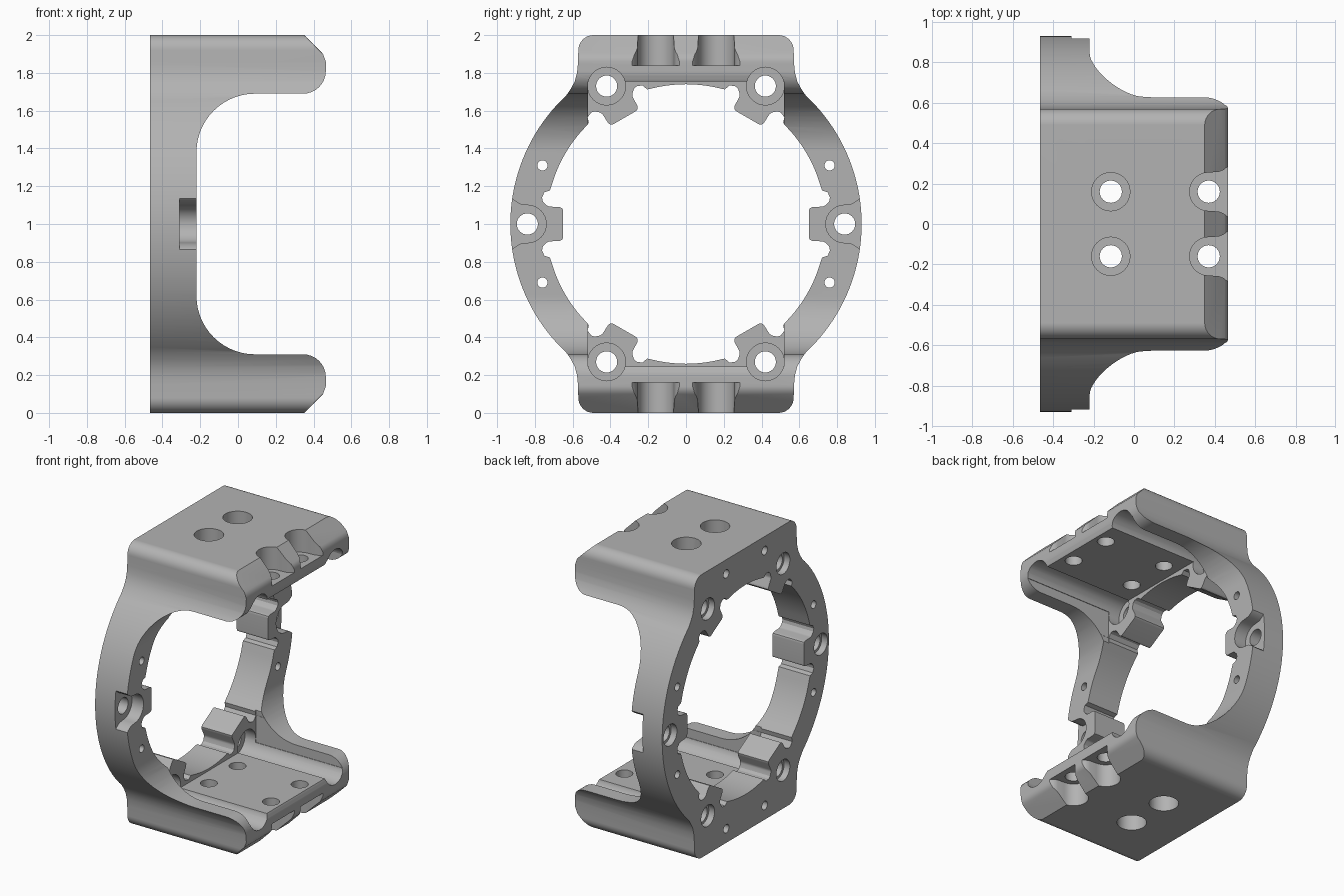
import bpy, bmesh
from math import sin, cos, pi, radians
from mathutils import Vector

cube = bpy.data.objects.get("Cube")
if cube:
    bpy.data.objects.remove(cube, do_unlink=True)

BACK, FRONT = -0.465, 0.465   # extent along the ring axis
SEAT = -0.31                  # depth of the screw seats
SIGNS = (-1, 1)


def arc(cx, cy, r, a0, a1, n=10):
    """Points of a circular arc, angles in degrees."""
    steps = [radians(a0 + (a1 - a0) * i / n) for i in range(n + 1)]
    return [(cx + r * cos(a), cy + r * sin(a)) for a in steps]


def circle(cx, cy, r, n=32):
    return arc(cx, cy, r, 0, 360, n)[:-1]


def mirror_loop(half, axis):
    """Close a half outline with its reflection."""
    other = [(-p[0], p[1]) if axis == 0 else (p[0], -p[1]) for p in reversed(half)]
    return half + other


def solid(name, prisms):
    """Object made of extruded outlines: (axis, outline, start, end)."""
    place = {"x": lambda u, v, w: (w, u, v),
             "y": lambda u, v, w: (u, w, v),
             "z": lambda u, v, w: (u, v, w)}
    bm = bmesh.new()
    for axis, outline, a, b in prisms:
        face = bm.faces.new([bm.verts.new(place[axis](u, v, a)) for u, v in outline])
        out = bmesh.ops.extrude_face_region(bm, geom=[face])
        moved = [g for g in out["geom"] if isinstance(g, bmesh.types.BMVert)]
        bmesh.ops.translate(bm, verts=moved, vec=Vector(place[axis](0, 0, b - a)))
    bmesh.ops.remove_doubles(bm, verts=bm.verts, dist=0.00001)
    bmesh.ops.recalc_face_normals(bm, faces=bm.faces)
    mesh = bpy.data.meshes.new(name)
    bm.to_mesh(mesh)
    bm.free()
    obj = bpy.data.objects.new(name, mesh)
    bpy.context.collection.objects.link(obj)
    return obj


def combine(target, prisms, operation="DIFFERENCE"):
    cutter = solid("cutter", prisms)
    cutter.hide_render = True
    mod = target.modifiers.new("cut", "BOOLEAN")
    mod.operation, mod.solver, mod.object = operation, "EXACT", cutter
    bpy.context.view_layer.objects.active = target
    bpy.ops.object.modifier_apply(modifier=mod.name)
    bpy.data.objects.remove(cutter, do_unlink=True)


# Outer outline: flat top and bottom blending into round sides
quarter = arc(0.49, 0.92, 0.08, 90, 0, 8)
quarter += [(0.572, 0.85), (0.577, 0.8), (0.589, 0.755), (0.609, 0.717)]
quarter += arc(0, 0, 0.93, 47, 0, 20)
right_half = quarter + [(y, -h) for y, h in reversed(quarter[:-1])]
frame = solid("bracket_frame", [("x", mirror_loop(right_half, 0), -0.7, 0.7)])

# Side silhouette: C shape with filleted opening and tapered tips
upper = arc(0.09, 0.38, 0.31, 180, 90, 14)
upper += arc(0.345, 0.81, 0.12, -90, 0, 8)
upper += [(FRONT, 0.86), (0.45, 0.9), (0.25, 1.1), (BACK, 1.1)]
combine(frame, [("y", mirror_loop(upper, 1), -1.2, 1.2)], "INTERSECT")

# Central bore with six notched lugs
lug = [(0.65, 0.07), (0.655, 0.083), (0.67, 0.09), (0.725, 0.092), (0.74, 0.1),
       (0.758, 0.12), (0.762, 0.14), (0.75, 0.168), (0.72, 0.178)]
lug = [(r, -t) for r, t in reversed(lug)] + lug
bore = []
for k in range(6):
    a = radians(60 * k)
    bore += [(r * cos(a) - t * sin(a), r * sin(a) + t * cos(a)) for r, t in lug]
    bore += arc(0, 0, 0.74, 60 * k + 16, 60 * k + 44, 10)
combine(frame, [("x", bore, -0.8, 0.8)])

# Channel between the two plates
channel = [(-0.52, -0.755), (0.52, -0.755), (0.52, 0.755), (-0.52, 0.755)]
combine(frame, [("x", channel, -0.225, 0.8)])

# Screw seats and counterbores
seats, holes = [], []
for s in SIGNS:
    # side seats, open to the outside with a flare
    half = arc(0.84, 0, 0.1, 180, 90, 8) + [(0.88, 0.105), (0.91, 0.125), (0.96, 0.18)]
    side = [(s * y, h) for y, h in mirror_loop(half, 1)]
    seats.append(("x", side, SEAT, 0.6))
    seats.append(("x", circle(s * 0.84, 0, 0.075), -0.6, -0.42))
    holes.append(("x", circle(s * 0.84, 0, 0.056), -0.6, -0.2))
    for t in SIGNS:
        # corner seats, with driver grooves along the plates
        seats.append(("x", circle(s * 0.42, t * 0.73, 0.1), SEAT, 0.8))
        seats.append(("x", circle(s * 0.42, t * 0.73, 0.075), -0.6, -0.42))
        holes.append(("x", circle(s * 0.42, t * 0.73, 0.056), -0.6, -0.25))
        # small arm holes and blind holes in the back face
        holes.append(("x", circle(s * 0.76, t * 0.31, 0.027, 20), -0.6, -0.1))
        holes.append(("x", circle(s * 0.215, t * 0.9, 0.03, 20), -0.6, -0.3))
        # plate counterbores: round ones and slots open at the tip
        half = arc(0.37, 0, 0.095, 180, 90, 8) + [(0.42, 0.098), (0.445, 0.108), (0.47, 0.13), (0.6, 0.13)]
        slot = [(x, y + s * 0.16) for x, y in mirror_loop(half, 1)]
        seats.append(("z", slot, t * 0.84, t * 1.2))
        seats.append(("z", circle(-0.115, s * 0.16, 0.095), t * 0.84, t * 1.2))
        for x in (-0.115, 0.37):
            holes.append(("z", circle(x, s * 0.16, 0.055), t * 0.7, t * 1.2))
combine(frame, seats)
combine(frame, holes)

# Place on the ground and colour
for v in frame.data.vertices:
    v.co.z += 1
grey = bpy.data.materials.new("satin_grey")
grey.use_nodes = True
colour = (0.45, 0.45, 0.45, 1)
grey.diffuse_color = colour
grey.node_tree.nodes["Principled BSDF"].inputs["Base Color"].default_value = colour
frame.data.materials.clear()
frame.data.materials.append(grey)
for p in frame.data.polygons:
    p.material_index = 0

# Smooth the curves, keep machined edges crisp
bpy.ops.object.select_all(action="DESELECT")
frame.select_set(True)
bpy.context.view_layer.objects.active = frame
bpy.ops.object.shade_smooth_by_angle(angle=radians(30))
weighted = frame.modifiers.new("weighted_normals", "WEIGHTED_NORMAL")
weighted.keep_sharp = True
